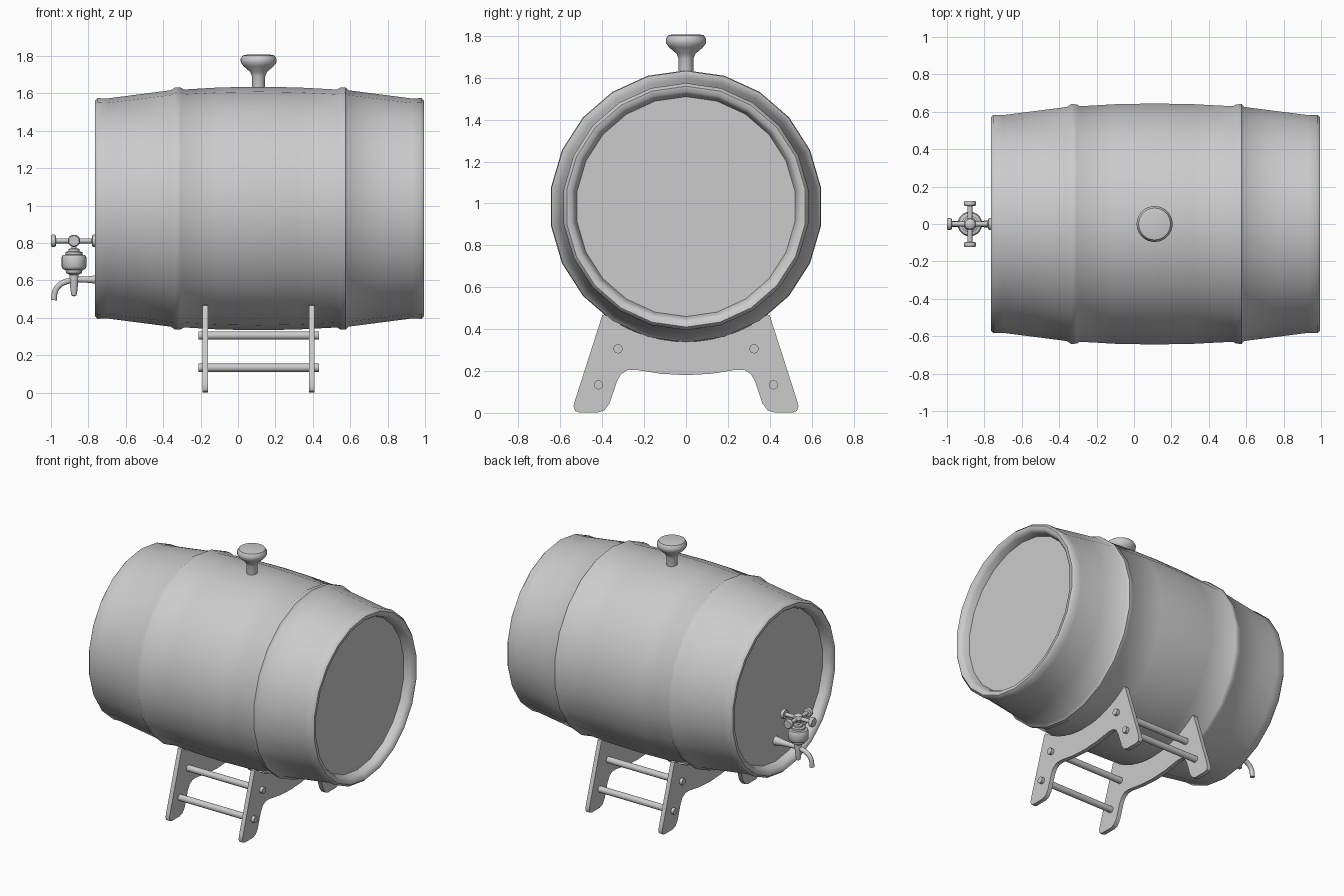
import bpy
import bmesh
import math
from mathutils import Vector, Matrix

if "Cube" in bpy.data.objects:
    bpy.data.objects.remove(bpy.data.objects["Cube"])

grey = bpy.data.materials.new("plain grey")
grey.use_nodes = True
GREY = (0.6, 0.6, 0.6, 1)
grey.diffuse_color = GREY
grey.node_tree.nodes["Principled BSDF"].inputs["Base Color"].default_value = GREY


def finish(name, bm, smooth=35):
    bmesh.ops.remove_doubles(bm, verts=bm.verts, dist=0.0001)
    bmesh.ops.recalc_face_normals(bm, faces=bm.faces)
    mesh = bpy.data.meshes.new(name)
    bm.to_mesh(mesh)
    bm.free()
    mesh.materials.append(grey)
    obj = bpy.data.objects.new(name, mesh)
    bpy.context.collection.objects.link(obj)
    bpy.ops.object.select_all(action='DESELECT')
    obj.select_set(True)
    bpy.context.view_layer.objects.active = obj
    bpy.ops.object.shade_smooth_by_angle(angle=math.radians(smooth))
    return obj


def lathe(name, profile, origin, axis=(0, 0, 1), sides=24, smooth=35):
    """Turn (radius, height) points around an axis through origin."""
    bm = bmesh.new()
    verts = [bm.verts.new((r, 0, h)) for r, h in profile]
    edges = [bm.edges.new(pair) for pair in zip(verts, verts[1:])]
    bmesh.ops.spin(bm, geom=verts + edges, cent=(0, 0, 0), axis=(0, 0, 1),
                   angle=math.tau, steps=sides, use_duplicate=False)
    turn = Vector((0, 0, 1)).rotation_difference(Vector(axis)).to_matrix().to_4x4()
    bm.transform(Matrix.Translation(origin) @ turn)
    return finish(name, bm, smooth)


def rod(name, start, end, radius, sides=16):
    start, end = Vector(start), Vector(end)
    length = (end - start).length
    return lathe(name, [(0, 0), (radius, 0), (radius, length), (0, length)],
                 start, end - start, sides)


# Barrel: bulging staves, two raised hoops, rounded rims and recessed heads
AXIS_Z = 0.985
barrel = [(0, -0.70), (0.525, -0.70), (0.535, -0.74), (0.55, -0.762), (0.575, -0.765),
          (0.59, -0.75), (0.588, -0.70), (0.61, -0.53), (0.632, -0.36), (0.648, -0.335),
          (0.646, -0.305), (0.636, -0.29), (0.647, -0.10), (0.651, 0.11), (0.647, 0.32),
          (0.636, 0.53), (0.646, 0.545), (0.648, 0.575), (0.632, 0.59), (0.61, 0.76),
          (0.588, 0.93), (0.59, 0.98), (0.575, 0.995), (0.55, 0.992), (0.535, 0.97),
          (0.525, 0.93), (0, 0.93)]
lathe("barrel", barrel, (0, 0, AXIS_Z), (1, 0, 0), 22, 50)

# Bung knob
lathe("bung", [(0, 0), (0.035, 0), (0.035, 0.09), (0.045, 0.115), (0.08, 0.145),
               (0.095, 0.165), (0.096, 0.185), (0.085, 0.203), (0.06, 0.208), (0, 0.208)],
      (0.11, 0, 1.6), sides=32, smooth=45)

# Stand plates: cradle arc above, arched feet below, mirrored across y
half = [(0.40, 0.465), (0.53, 0.06), (0.537, 0.03), (0.53, 0.01), (0.51, 0.002),
        (0.42, 0.002), (0.39, 0.012), (0.365, 0.045), (0.33, 0.15), (0.31, 0.185),
        (0.28, 0.204), (0.24, 0.206), (0.12, 0.187), (0, 0.18)]
half = [Vector(p) for p in half]
lower = half + [Vector((-y, z)) for y, z in reversed(half[:-1])]
cradle = []
for i in range(17):
    a = math.radians(-37 + 74 * i / 16)
    cradle.append(Vector((0.645 * math.sin(a), AXIS_Z - 0.645 * math.cos(a))))
outline = lower + cradle
for side, x in (("right", -0.19), ("left", 0.38)):
    bm = bmesh.new()
    face = bm.faces.new([bm.verts.new((x, p.x, p.y)) for p in outline])
    grown = bmesh.ops.extrude_face_region(bm, geom=[face], use_keep_orig=True)
    moved = [g for g in grown["geom"] if isinstance(g, bmesh.types.BMVert)]
    bmesh.ops.translate(bm, verts=moved, vec=(0.03, 0, 0))
    finish("stand_plate_" + side, bm)

# Stand rods
for side, s in (("front", -1), ("back", 1)):
    for level, y, z in (("upper", 0.325, 0.306), ("lower", 0.418, 0.134)):
        rod(f"{level}_{side}_rod", (-0.21, s * y, z), (0.432, s * y, z), 0.022)

# Tap body with collars and a pointed lower end
TAP_X = -0.877
body = [(0, 0.515), (0.014, 0.52), (0.018, 0.545), (0.024, 0.60), (0.024, 0.63),
        (0.042, 0.64), (0.045, 0.655), (0.06, 0.662), (0.066, 0.672), (0.066, 0.725),
        (0.06, 0.735), (0.045, 0.738), (0.045, 0.752), (0.03, 0.756), (0.03, 0.768),
        (0.014, 0.772), (0.014, 0.79), (0.026, 0.793), (0.035, 0.81), (0.027, 0.833),
        (0.012, 0.842), (0, 0.842)]
lathe("tap_body", body, (TAP_X, 0, 0), sides=20)

# Tap inlet cone reaching into the barrel head
lathe("tap_inlet", [(0, 0), (0.032, 0), (0.024, 0.05), (0.017, 0.11), (0.015, 0.18), (0, 0.18)],
      (-0.695, 0, 0.605), (-1, 0, 0), 16)

# Cross handle with flared ends
for i, d in enumerate([(1, 0), (0, 1), (-1, 0), (0, -1)]):
    lathe(f"tap_handle_{i + 1}",
          [(0, 0), (0.013, 0), (0.013, 0.095), (0.03, 0.098), (0.033, 0.105),
           (0.033, 0.116), (0.028, 0.123), (0, 0.123)],
          (TAP_X, 0, 0.812), (d[0], d[1], 0), 14)

# Curved spout
curve = bpy.data.curves.new("tap_spout", 'CURVE')
curve.dimensions = '3D'
curve.bevel_depth = 0.016
curve.bevel_resolution = 3
curve.use_fill_caps = True
curve.materials.append(grey)
path = [(-0.87, 0.603), (-0.925, 0.592), (-0.965, 0.565), (-0.98, 0.535), (-0.984, 0.495)]
spline = curve.splines.new('BEZIER')
spline.bezier_points.add(len(path) - 1)
for point, (x, z) in zip(spline.bezier_points, path):
    point.co = (x, 0, z)
    point.handle_left_type = point.handle_right_type = 'AUTO'
spline.resolution_u = 4
spout = bpy.data.objects.new("tap_spout", curve)
bpy.context.collection.objects.link(spout)
